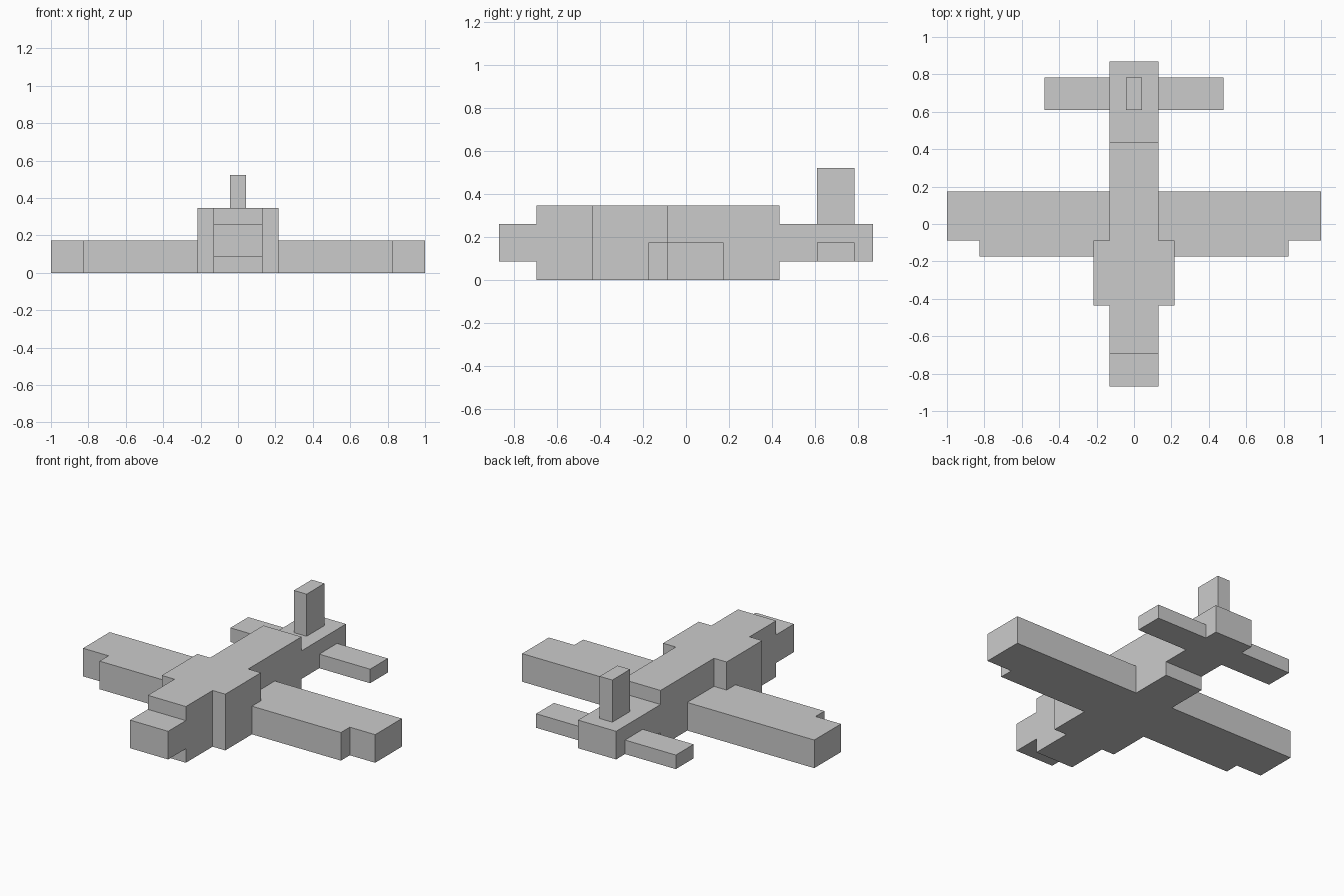
import bpy, bmesh

if "Cube" in bpy.data.objects:
    bpy.data.objects.remove(bpy.data.objects["Cube"])

U = 1 / 23  # block unit: the span is 46 units


def prism(name, outline, z0, z1, mirror=False):
    """Extrude a plan outline (in block units) from z0 to z1."""
    bm = bmesh.new()
    base = bm.faces.new([bm.verts.new((x * U, y * U, z0 * U)) for x, y in outline])
    top = bmesh.ops.extrude_face_region(bm, geom=[base])["geom"]
    bmesh.ops.translate(bm, vec=(0, 0, (z1 - z0) * U),
                        verts=[g for g in top if isinstance(g, bmesh.types.BMVert)])
    bmesh.ops.recalc_face_normals(bm, faces=bm.faces)
    mesh = bpy.data.meshes.new(name)
    bm.to_mesh(mesh)
    bm.free()
    obj = bpy.data.objects.new(name, mesh)
    bpy.context.collection.objects.link(obj)
    if mirror:
        obj.modifiers.new("Mirror", 'MIRROR').use_axis = (True, False, False)
    return obj


def rect(x0, x1, y0, y1):
    return [(x0, y0), (x1, y0), (x1, y1), (x0, y1)]


# Fuselage with the wider engine section
half = [(3, -16), (3, -10), (5, -10), (5, -2), (3, -2), (3, 10)]
prism("fuselage", half + [(-x, y) for x, y in reversed(half)], 0, 8)

# Nose and tail blocks
prism("nose", rect(-3, 3, -20, -16), 2, 6)
prism("tail", rect(-3, 3, 10, 20), 2, 6)

# Wings with a stepped leading edge
prism("wings", [(3, -2), (5, -2), (5, -4), (19, -4), (19, -2),
                (23, -2), (23, 4), (3, 4)], 0, 4, mirror=True)

# Tail surfaces
prism("tailplanes", rect(3, 11, 14, 18), 2, 4, mirror=True)
prism("tail_fin", rect(-1, 1, 14, 18), 6, 12)
